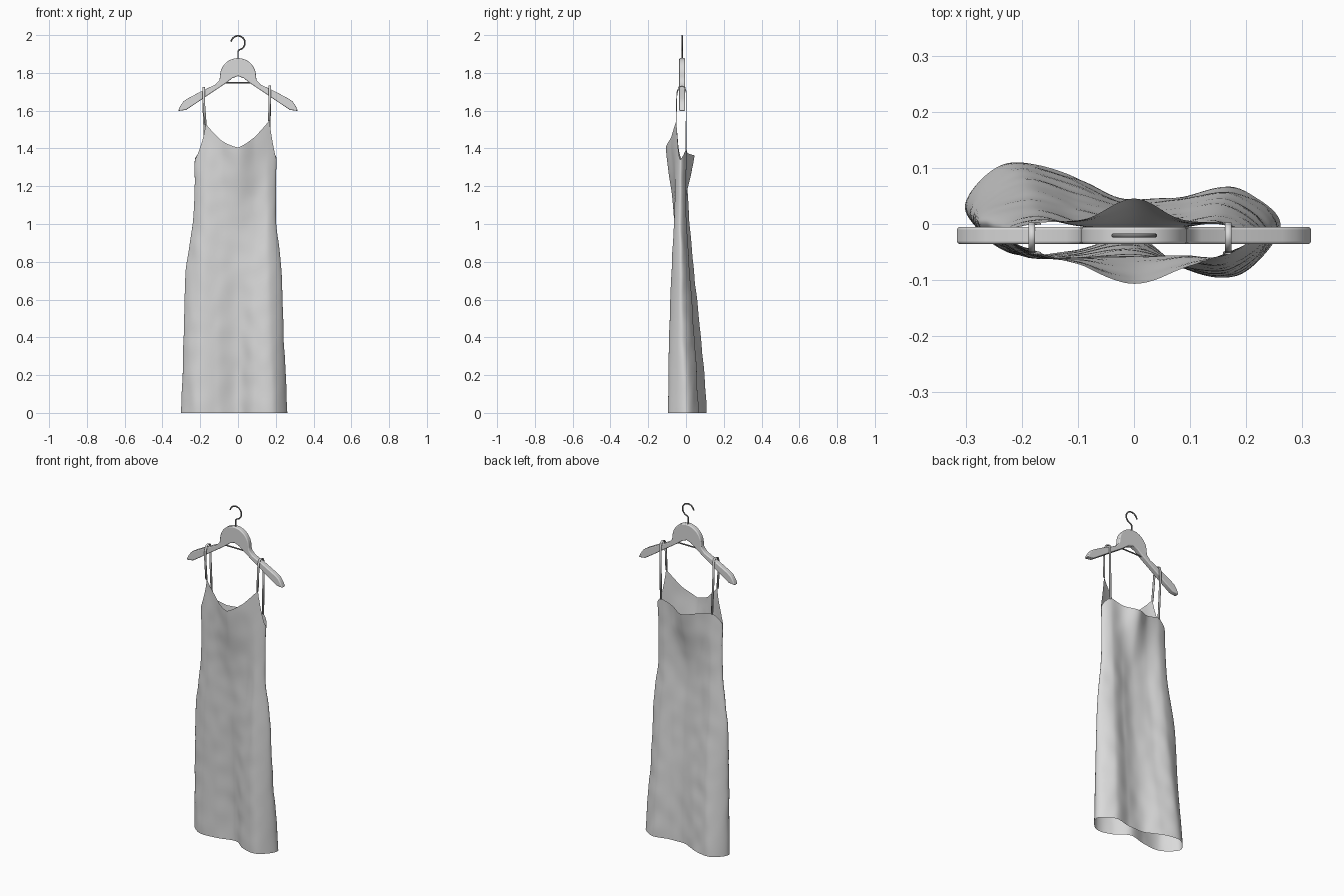
import bpy, bmesh, math
from mathutils import Vector, noise

if "Cube" in bpy.data.objects:
    bpy.data.objects.remove(bpy.data.objects["Cube"])


def material(name, c):
    m = bpy.data.materials.new(name)
    m.diffuse_color = (c, c, c, 1)
    m.use_nodes = True
    m.node_tree.nodes["Principled BSDF"].inputs["Base Color"].default_value = m.diffuse_color
    return m


GREY = material("light grey", 0.7)
METAL = material("dark metal", 0.2)


def add_mesh(name, bm, angle):
    me = bpy.data.meshes.new(name)
    bm.to_mesh(me)
    bm.free()
    ob = bpy.data.objects.new(name, me)
    bpy.context.collection.objects.link(ob)
    me.materials.append(GREY)
    bpy.context.view_layer.objects.active = ob
    ob.select_set(True)
    bpy.ops.object.shade_smooth_by_angle(angle=math.radians(angle))
    ob.select_set(False)
    return ob


def add_wire(name, pts, radius):
    cu = bpy.data.curves.new(name, 'CURVE')
    cu.dimensions = '3D'
    cu.bevel_depth = radius
    cu.bevel_resolution = 3
    cu.use_fill_caps = True
    sp = cu.splines.new('POLY')
    sp.points.add(len(pts) - 1)
    for p, co in zip(sp.points, pts):
        p.co = (*co, 1)
    sp.use_smooth = True
    cu.materials.append(METAL)
    ob = bpy.data.objects.new(name, cu)
    bpy.context.collection.objects.link(ob)
    return ob


def add_ribbon(name, pts, width, thickness):
    bm = bmesh.new()
    rows = [[bm.verts.new((x + d, y, z)) for d in (-width / 2, width / 2)] for x, y, z in pts]
    for a, b in zip(rows, rows[1:]):
        bm.faces.new((a[0], a[1], b[1], b[0]))
    ob = add_mesh(name, bm, 50)
    so = ob.modifiers.new("thickness", 'SOLIDIFY')
    so.thickness = thickness
    so.offset = 0


def catmull(a, b, c, d, t):
    return 0.5 * (2 * b + (c - a) * t + (2 * a - 5 * b + 4 * c - d) * t * t
                  + (3 * b - a - 3 * c + d) * t ** 3)


# Dress: cross-sections running left side, front, right side, back
SECTIONS = [
    (0.0, [(-.30, .03), (-.225, -.048), (-.11, -.048), (0, -.022), (.09, -.078), (.19, -.09),
           (.26, 0), (.18, .064), (.07, .047), (-.03, .048), (-.12, .09), (-.23, .108)]),
    (0.4, [(-.288, .015), (-.215, -.052), (-.11, -.054), (0, -.038), (.09, -.078), (.175, -.085),
           (.243, -.02), (.17, .042), (.08, .031), (0, .026), (-.10, .055), (-.20, .078)]),
    (0.75, [(-.277, .005), (-.20, -.055), (-.10, -.06), (0, -.053), (.09, -.068), (.165, -.075),
            (.231, -.025), (.16, .018), (.08, .009), (0, .003), (-.10, .02), (-.19, .042)]),
    (1.05, [(-.235, -.008), (-.18, -.057), (-.09, -.06), (0, -.064), (.09, -.056), (.16, -.06),
            (.20, -.03), (.15, .001), (.07, -.009), (0, -.012), (-.09, -.005), (-.175, .016)]),
    (1.43, [(-.228, -.02), (-.172, -.052), (-.09, -.075), (0, -.109), (.09, -.078), (.165, -.052),
            (.208, -.025), (.165, 0), (.085, .012), (0, .054), (-.085, .012), (-.175, 0)]),
]
TOPS = [1.34, 1.53, 1.443, 1.405, 1.462, 1.55, 1.34, 1.40, 1.375, 1.362, 1.375, 1.40]


def ring_point(section, u):
    n = len(section)
    i, t = int(u) % n, u - int(u)
    return catmull(*[Vector(section[(i + k) % n]) for k in (-1, 0, 1, 2)], t)


def dress_point(u, z):
    zs = [s[0] for s in SECTIONS]
    zc = min(z, zs[-1] - 1e-5)
    i = max(k for k in range(len(zs) - 1) if zs[k] <= zc)
    t = (zc - zs[i]) / (zs[i + 1] - zs[i])
    idx = [min(max(i + k, 0), len(zs) - 1) for k in (-1, 0, 1, 2)]
    return catmull(*[ring_point(SECTIONS[k][1], u) for k in idx], t)


def top_edge(u):
    i, t = int(u) % 12, u - int(u)
    a, b = TOPS[i], TOPS[(i + 1) % 12]
    if i in (2, 3, 8, 9):    # softened bottom of both necklines
        return 0.5 * (catmull(TOPS[i - 1], a, b, TOPS[i + 2], t) + a + (b - a) * t)
    if i == 0:               # armholes curve away from the side seams
        t = t ** 2.2
    elif i == 5:
        t = 1 - (1 - t) ** 2.2
    return a + (b - a) * t


SEG, ROWS = 144, 64
bm = bmesh.new()
grid = []
for r in range(ROWS + 1):
    row = []
    for s in range(SEG):
        u = s * 12 / SEG
        z = top_edge(u) * r / ROWS
        p = dress_point(u, z)
        # soft cloth wrinkles
        w = 0.003 * noise.noise(Vector((p.x * 14, p.y * 14, z * 10)))
        row.append(bm.verts.new((p.x + w, p.y + w, z)))
    grid.append(row)
for r in range(ROWS):
    for s in range(SEG):
        e = (s + 1) % SEG
        bm.faces.new((grid[r][s], grid[r][e], grid[r + 1][e], grid[r + 1][s]))
add_mesh("dress", bm, 60)

# Straps looped over the hanger arms
for name, xb, xt, zf, zt in (("left_strap", -.172, -.182, 1.525, 1.724),
                             ("right_strap", .165, .168, 1.545, 1.731)):
    add_ribbon(name, [(xb, -.052, zf), (xt, -.050, 1.66), (xt, -.047, zt - .03),
                      (xt, -.038, zt - .006), (xt, -.022, zt), (xt, -.006, zt - .006),
                      (xt, .001, zt - .03), (xt, .001, 1.62), (xb, 0, 1.39)], .012, .004)

# Wooden hanger body: mirrored outline, extruded and rounded
Y0, DEPTH = -.036, .031
dome = [(-.095 * math.sin(a), 1.783 + .095 * math.cos(a))
        for a in [math.pi / 2 * k / 12 for k in range(1, 13)]]
half = dome + [(-.098, 1.762), (-.12, 1.738), (-.19, 1.705), (-.265, 1.665), (-.29, 1.648),
               (-.307, 1.622), (-.317, 1.598), (-.275, 1.604), (-.22, 1.640),
               (-.15, 1.688), (-.10, 1.721), (-.065, 1.745), (-.03, 1.772)]
outline = [(0, 1.878)] + half + [(0, 1.783)] + [(-x, z) for x, z in reversed(half)]
bm = bmesh.new()
face = bm.faces.new([bm.verts.new((x, Y0, z)) for x, z in outline])
ext = bmesh.ops.extrude_face_region(bm, geom=[face])
bmesh.ops.translate(bm, vec=(0, DEPTH, 0),
                    verts=[v for v in ext["geom"] if isinstance(v, bmesh.types.BMVert)])
bmesh.ops.recalc_face_normals(bm, faces=bm.faces)
hanger = add_mesh("hanger_body", bm, 40)
bev = hanger.modifiers.new("rounding", 'BEVEL')
bev.width = .005
bev.segments = 3
bev.limit_method = 'ANGLE'
bev.angle_limit = math.radians(80)

# Cross bar and wire hook
YC = Y0 + DEPTH / 2
add_wire("hanger_bar", [(-.075, YC, 1.747), (.075, YC, 1.747)], .004)
arc = [(.037 * math.cos(a), YC, 1.959 + .037 * math.sin(a))
       for a in [math.radians(-80 + 250 * k / 28) for k in range(29)]]
add_wire("hanger_hook", [(0, YC, 1.86), (0, YC, 1.915)] + arc, .004)
